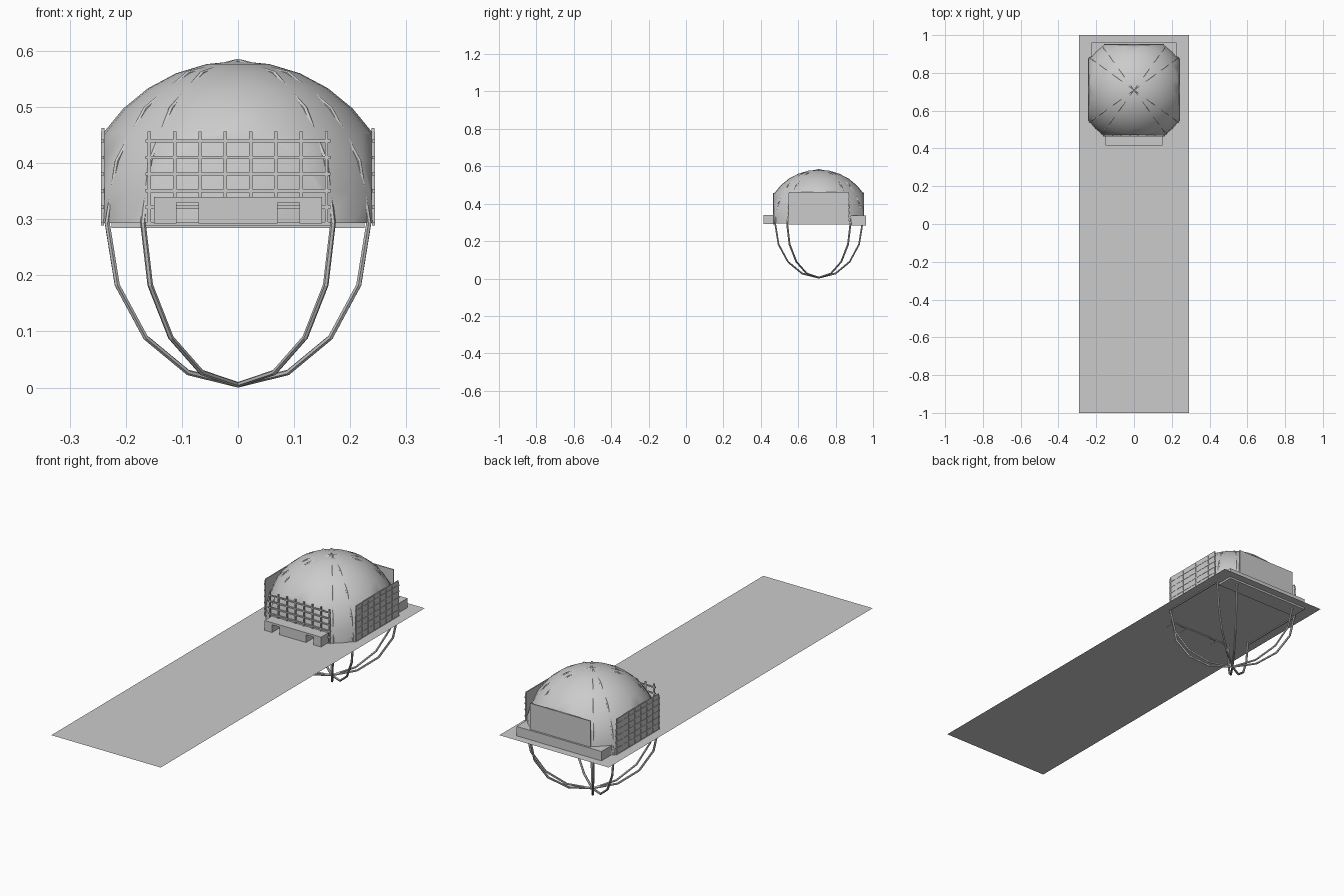
import bpy, bmesh
from math import pi, radians
from mathutils import Vector, Matrix

if "Cube" in bpy.data.objects:
    bpy.data.objects.remove(bpy.data.objects["Cube"])

C = Vector((0, 0.71, 0.293))   # dome centre, at floor level
HALF = 0.24                    # half width of the clipped dome


def finish(name, bm):
    me = bpy.data.meshes.new(name)
    bm.to_mesh(me)
    bm.free()
    ob = bpy.data.objects.new(name, me)
    bpy.context.collection.objects.link(ob)
    return ob


def add_box(bm, lo, hi, mat=Matrix()):
    lo, hi = Vector(lo), Vector(hi)
    m = mat @ Matrix.Translation((lo + hi) / 2) @ Matrix.Diagonal((*(hi - lo), 1))
    bmesh.ops.create_cube(bm, size=1, matrix=m)


def box(name, *parts, mat=Matrix()):
    bm = bmesh.new()
    for lo, hi in parts:
        add_box(bm, lo, hi, mat)
    return finish(name, bm)


# Long flat floor strip
bm = bmesh.new()
bmesh.ops.create_grid(bm, x_segments=1, y_segments=1, size=1,
                      matrix=Matrix.Translation((0, 0, C.z)) @ Matrix.Diagonal((0.29, 1, 1, 1)))
finish("floor_strip", bm)

# Dome: sphere clipped flat on four sides and open at the floor
bm = bmesh.new()
bmesh.ops.create_uvsphere(bm, u_segments=32, v_segments=16, radius=0.289)
cuts = [((0, 0, 0), (0, 0, -1), False)]
cuts += [(Vector(d) * HALF, d, True) for d in ((1, 0, 0), (-1, 0, 0), (0, 1, 0), (0, -1, 0))]
for co, no, fill in cuts:
    res = bmesh.ops.bisect_plane(bm, geom=bm.verts[:] + bm.edges[:] + bm.faces[:],
                                 dist=1e-5, plane_co=co, plane_no=no, clear_outer=True)
    if fill:
        rim = [e for e in res["geom_cut"] if isinstance(e, bmesh.types.BMEdge)]
        ends = [v for v in bm.verts if abs(v.co.dot(Vector(no)) - HALF) < 1e-4 and abs(v.co.z) < 1e-4]
        if len(ends) == 2 and not bm.edges.get(ends):
            rim.append(bm.edges.new(ends))
        bmesh.ops.contextual_create(bm, geom=rim)
bmesh.ops.recalc_face_normals(bm, faces=bm.faces[:])
bmesh.ops.translate(bm, verts=bm.verts[:], vec=C)
dome = finish("dome", bm)
bpy.context.view_layer.objects.active = dome
dome.select_set(True)
bpy.ops.object.shade_smooth_by_angle(angle=radians(40))
dome.select_set(False)

# Full hoops: hidden in the dome above, forming the cradle below
for i, az in enumerate((36, 54, -36, -54)):
    bpy.ops.mesh.primitive_torus_add(major_segments=16, minor_segments=6,
                                     major_radius=0.288, minor_radius=0.005,
                                     location=C, rotation=(pi / 2, 0, radians(az)))
    bpy.context.object.name = f"cradle_hoop_{i + 1}"


# Grille of crossed bars, built facing -y then turned to a side
def grille(name, turn, y):
    mat = Matrix.Translation((C.x, C.y, 0)) @ Matrix.Rotation(radians(turn), 4, 'Z')
    bars, r = [], 0.003
    for i in range(8):
        x = -0.158 + i * 0.0451
        bars.append(((x - r, y - r, 0.29), (x + r, y + r, 0.456)))
    for i in range(6):
        z = 0.292 + i * 0.0295
        bars.append(((-0.165, y - r, z - r), (0.165, y + r, z + r)))
    return box(name, *bars, mat=mat)


grille("front_grille", 0, -0.243)
for name, turn in (("right", 90), ("back", 180), ("left", 270)):
    mat = Matrix.Translation((C.x, C.y, 0)) @ Matrix.Rotation(radians(turn), 4, 'Z')
    box(name + "_panel", ((-0.16, -0.243, C.z), (0.16, -0.238, 0.463)), mat=mat)
    if turn != 180:
        grille(name + "_grille", turn, -0.2415)

# Front bench: top slab on three blocks, leaving two notches
y0, y1, zb = 0.415, 0.472, 0.292
box("front_bench",
    ((-0.15, y0, 0.33), (0.15, y1, 0.34)),
    ((-0.15, y0, zb), (-0.11, y1, 0.33)),
    ((-0.07, y0, zb), (0.07, y1, 0.33)),
    ((0.11, y0, zb), (0.15, y1, 0.33)))

# Long block along the back
box("back_block", ((-0.225, 0.88, 0.284), (0.225, 0.962, 0.338)))
